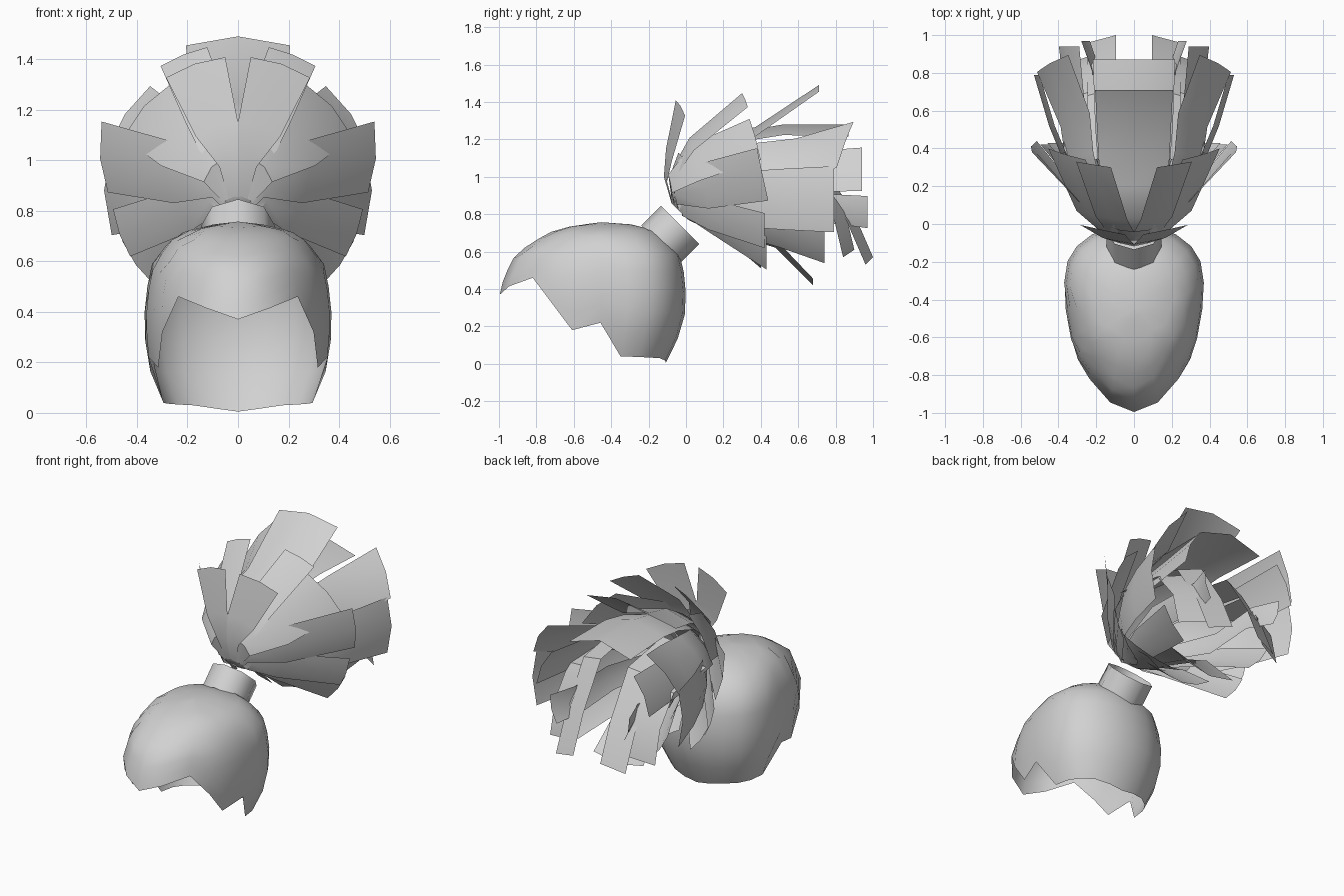
import bpy, bmesh, math
from mathutils import Matrix, Vector

if "Cube" in bpy.data.objects:
    bpy.data.objects.remove(bpy.data.objects["Cube"])

hair = bpy.data.materials.new("hair_grey")
hair.diffuse_color = (0.64, 0.64, 0.64, 1)
hair.use_nodes = True
hair.node_tree.nodes["Principled BSDF"].inputs["Base Color"].default_value = hair.diffuse_color


def make_object(name, bm, angle=40):
    bmesh.ops.remove_doubles(bm, verts=bm.verts, dist=0.0005)
    mesh = bpy.data.meshes.new(name)
    bm.to_mesh(mesh)
    bm.free()
    mesh.materials.append(hair)
    ob = bpy.data.objects.new(name, mesh)
    bpy.context.collection.objects.link(ob)
    bpy.ops.object.select_all(action='DESELECT')
    ob.select_set(True)
    bpy.context.view_layer.objects.active = ob
    bpy.ops.object.shade_smooth_by_angle(angle=math.radians(angle))
    return ob


def grid(bm, rows):
    """Skin a list of equally long point rows."""
    vs = [[bm.verts.new(p) for p in row] for row in rows]
    for r0, r1 in zip(vs, vs[1:]):
        for i in range(len(r0) - 1):
            bm.faces.new((r0[i], r0[i + 1], r1[i + 1], r1[i]))


def interp(table, x):
    """Linear lookup of the columns after the first one."""
    for a, b in zip(table, table[1:]):
        if x <= b[0]:
            t = max(0, (x - a[0]) / (b[0] - a[0]))
            return [p + (q - p) * t for p, q in zip(a[1:], b[1:])]
    return list(table[-1][1:])


# Scalp cap: oval levels (z, front y, back y, widest y, half width)
levels = [
    (0.00, -0.90, -0.11, -0.35, 0.28),
    (0.04, -0.92, -0.09, -0.35, 0.295),
    (0.12, -0.95, -0.05, -0.34, 0.335),
    (0.22, -0.98, -0.01, -0.32, 0.362),
    (0.35, -1.00, 0.00, -0.31, 0.372),
    (0.46, -0.975, -0.005, -0.31, 0.367),
    (0.59, -0.91, -0.035, -0.33, 0.34),
    (0.70, -0.74, -0.13, -0.38, 0.255),
    (0.74, -0.60, -0.22, -0.42, 0.15),
    (0.757, -0.45, -0.45, -0.45, 0.0),
]
# Jagged hairline: (degrees from the front, z)
hairline = [(0, 0.37), (40, 0.46), (54, 0.32), (64, 0.18), (78, 0.22),
            (90, 0.04), (143, 0.03), (180, 0.005)]
half = [0, 20, 40, 54, 64, 78, 90, 108, 125, 143, 162, 180]
around = [-a for a in reversed(half[1:])] + half
top_z, steps = 0.757, 9
columns = []
for deg in around:
    edge = interp(hairline, abs(deg))[0]
    a, col = math.radians(deg), []
    for k in range(steps + 1):
        z = edge + (top_z - edge) * math.sin(k / steps * math.pi / 2)
        yf, yb, yc, w = interp(levels, z)
        if abs(deg) < 90:
            y = yc - (yc - yf) * math.cos(a)
        else:  # the back is a little squarer
            y = yc + (yb - yc) * abs(math.cos(a)) ** 0.85
        col.append((w * math.sin(a), y, z))
    columns.append(col)
bm = bmesh.new()
grid(bm, columns)
make_object("scalp_cap", bm, 50)

# Hair tie: short open tube leaning back
bm = bmesh.new()
bmesh.ops.create_cone(bm, cap_ends=False, segments=8, radius1=0.145,
                      radius2=0.145, depth=0.15)
tilt = Matrix.Rotation(math.radians(-45), 4, 'X')
spin = Matrix.Rotation(math.radians(90), 4, 'Z')
bm.transform(Matrix.Translation(Vector((0, -0.085, 0.69))) @ tilt @ spin)
make_object("hair_tie", bm, 50)

# Ponytail pieces lie around an axis along y and grow from a tilted root ring
AXIS_Z = 0.88


def polar(angle, y, r):
    return (r * math.sin(angle), y, AXIS_Z + r * math.cos(angle))


def root(angle, r):
    c = 0.7 * r * math.cos(angle)
    return (r * math.sin(angle), -0.035 - c, 0.815 + c)


# Ponytail base: bowl that gathers the strands
bm = bmesh.new()
turn = [i * math.tau / 20 for i in range(21)]
rows = [[root(a, r) for a in turn] for r in (0, 0.055)]
for r, y, slope in [(0.10, -0.035, 0.05), (0.17, 0.055, 0.125), (0.25, 0.15, 0.19)]:
    rows.append([polar(a, y - slope * math.cos(a), r) for a in turn])
grid(bm, rows)
make_object("ponytail_base", bm, 60)


def strand(name, degrees, width, path, cap=28, skew=0, yskew=0):
    """Curved strip following (y, radius) points, mirrored unless central."""
    bm = bmesh.new()
    for side in ((1,) if degrees in (0, 180) else (1, -1)):
        phi = math.radians(degrees) * side
        rows = [[root(phi + 0.35 * s * side, 0.06) for s in (-1, 0, 1)]]
        for i, (y, r) in enumerate(path):
            t = (i + 1) / len(path)
            spread = min(width * (0.7 + 0.3 * t) / r, math.radians(cap)) * side
            rows.append([polar(phi + spread * s, y + yskew * s * t,
                               r + skew * s * t) for s in (-1, 0, 1)])
        grid(bm, rows)
    make_object(name, bm, 40)


def hanging_strand(name, x, width, path, twist):
    """Pair of slightly twisted strips following (y, z) points."""
    bm = bmesh.new()
    for side in (1, -1):
        grid(bm, [[(side * (x + width * s), y - twist * s, z - 0.02 * s)
                   for s in (-1, 1)] for y, z in path])
    make_object(name, bm, 40)


# Outer strands: flare out close to the tie
strand("front_upright_strand", 19, 0.125,
       [(-.11, .12), (-.09, .27), (-.03, .53)], cap=19, yskew=0.025)
strand("second_upright_strand", 22, 0.10,
       [(-.085, .13), (-.035, .22), (.03, .33), (.315, .58)], cap=22, yskew=0.015)
strand("top_strand", 0, 0.21,
       [(-.07, .12), (.03, .25), (.20, .35), (.37, .385), (.71, .61)], cap=33)
strand("upper_side_strand", 48, 0.15,
       [(-.085, .14), (.05, .32), (.37, .50)], yskew=0.03)
strand("side_strand", 77, 0.135,
       [(-.06, .12), (.10, .29), (.41, .56)], skew=-0.045, yskew=0.03)
strand("lower_side_strand", 110, 0.10,
       [(-.02, .12), (.12, .25), (.42, .50)])
strand("low_strand", 126, 0.11,
       [(.02, .12), (.18, .25), (.43, .50)])
strand("under_strand", 158, 0.11,
       [(.03, .12), (.20, .20), (.40, .37)])
strand("bottom_strand", 180, 0.18,
       [(.02, .11), (.23, .18), (.48, .26), (.68, .46)], cap=34)

# Inner strands: run further back before bending
strand("long_top_strand", 0, 0.23,
       [(.03, .20), (.18, .31), (.35, .37), (.52, .40), (.87, .40)], cap=36)
strand("long_upper_strand", 56, 0.15,
       [(.05, .20), (.18, .31), (.35, .37), (.55, .40), (.85, .54)], yskew=-0.045)
strand("long_side_strand", 90, 0.18,
       [(.05, .18), (.30, .36), (.52, .45), (.79, .53)])
strand("long_inner_strand", 65, 0.13,
       [(.05, .16), (.30, .33), (.60, .36), (.94, .40)])
strand("long_low_strand", 128, 0.12,
       [(.05, .11), (.25, .20), (.50, .30), (.74, .42)])
strand("drooping_side_strand", 105, 0.09,
       [(.05, .10), (.45, .24), (.80, .22), (.97, .28)])

# Strands that fall down from inside the dome
hanging_strand("hanging_centre_strand", 0.17, 0.075,
               [(.35, 1.12), (.70, 1.06), (.88, .78), (.98, .55)], 0.02)
hanging_strand("hanging_outer_strand", 0.29, 0.08,
               [(.35, 1.02), (.68, .98), (.82, .80), (.87, .59)], 0.03)
